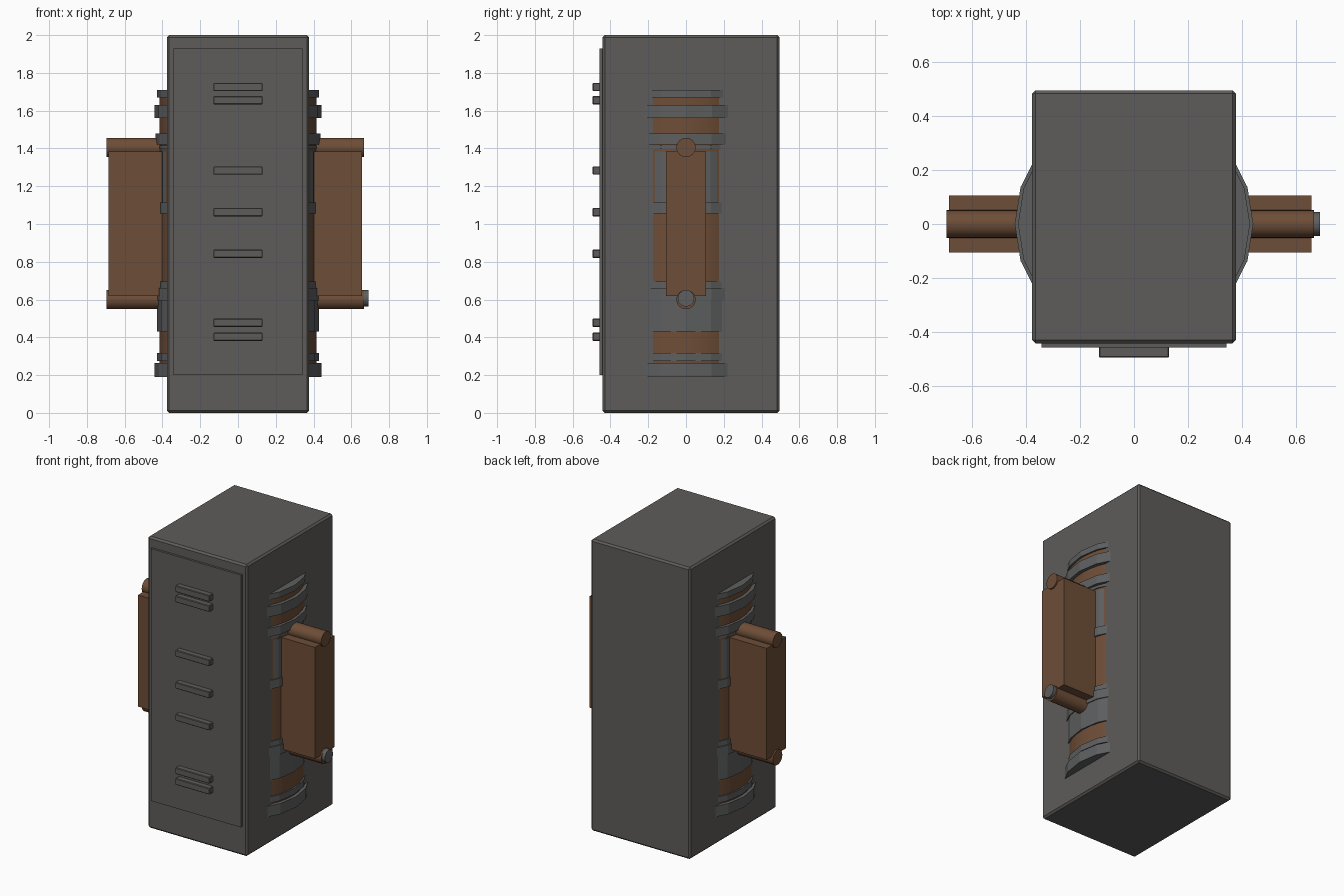
import bpy, math

if "Cube" in bpy.data.objects:
    bpy.data.objects.remove(bpy.data.objects["Cube"])


def material(name, rgb):
    m = bpy.data.materials.new(name)
    m.diffuse_color = (*rgb, 1)
    m.use_nodes = True
    m.node_tree.nodes["Principled BSDF"].inputs["Base Color"].default_value = m.diffuse_color
    return m


GREY = material("cabinet grey", (0.112, 0.107, 0.101))
STEEL = material("ring grey", (0.112, 0.114, 0.116))
BROWN = material("copper brown", (0.155, 0.075, 0.038))


def bevel(ob, width):
    mod = ob.modifiers.new("bevel", 'BEVEL')
    mod.width = width
    mod.segments = 1


def box(name, lo, hi, mat, bev=0.0):
    bpy.ops.mesh.primitive_cube_add(size=1, location=[(a + b) / 2 for a, b in zip(lo, hi)])
    ob = bpy.context.object
    ob.name = name
    ob.scale = [b - a for a, b in zip(lo, hi)]
    bpy.ops.object.transform_apply(location=False, rotation=False, scale=True)
    ob.data.materials.append(mat)
    if bev:
        bevel(ob, bev)
    return ob


def drum(name, z0, z1, r, mat, sides):
    bpy.ops.mesh.primitive_cylinder_add(vertices=sides, radius=r, depth=z1 - z0,
                                        location=(0, 0, (z0 + z1) / 2))
    ob = bpy.context.object
    ob.name = name
    ob.data.materials.append(mat)
    return ob


def rod(name, x0, x1, z, r, mat):
    bpy.ops.mesh.primitive_cylinder_add(vertices=24, radius=r, depth=x1 - x0,
                                        location=((x0 + x1) / 2, 0, z),
                                        rotation=(0, math.pi / 2, 0))
    ob = bpy.context.object
    ob.name = name
    ob.data.materials.append(mat)
    bpy.ops.object.shade_smooth_by_angle(angle=math.radians(30))
    return ob


# Cabinet body, front door plate and vent slats
box("cabinet", (-0.377, -0.442, 0), (0.377, 0.495, 2), GREY, 0.012)
box("door_panel", (-0.342, -0.457, 0.2), (0.342, -0.43, 1.93), GREY)
for z in (1.725, 1.655, 1.283, 1.063, 0.843, 0.477, 0.403):
    box("vent_slat", (-0.13, -0.495, z - 0.022), (0.13, -0.45, z + 0.022), GREY, 0.004)

# Wound core bulging out of both sides
drum("core", 0.2, 1.69, 0.416, BROWN, 40)
bpy.ops.object.shade_smooth_by_angle(angle=math.radians(30))

# Clamping rings and sleeves around the core: bottom, top, radius
for z0, z1, r in ((1.67, 1.71, 0.43), (1.56, 1.63, 0.442), (1.42, 1.48, 0.437),
                  (1.397, 1.415, 0.424), (1.10, 1.385, 0.419), (1.055, 1.115, 0.427),
                  (0.64, 0.695, 0.426), (0.595, 0.66, 0.434), (0.43, 0.60, 0.428),
                  (0.275, 0.317, 0.428), (0.19, 0.263, 0.441)):
    drum("core_ring", z0, z1, r, STEEL, 20)

# Cooling block through the cabinet, with top and bottom pipes
box("side_block", (-0.685, -0.105, 0.62), (0.657, 0.105, 1.385), BROWN)
rod("top_pipe", -0.695, 0.667, 1.405, 0.051, BROWN)
rod("bottom_pipe", -0.695, 0.667, 0.6, 0.051, BROWN)
rod("pipe_cap", 0.65, 0.69, 0.607, 0.044, STEEL)
